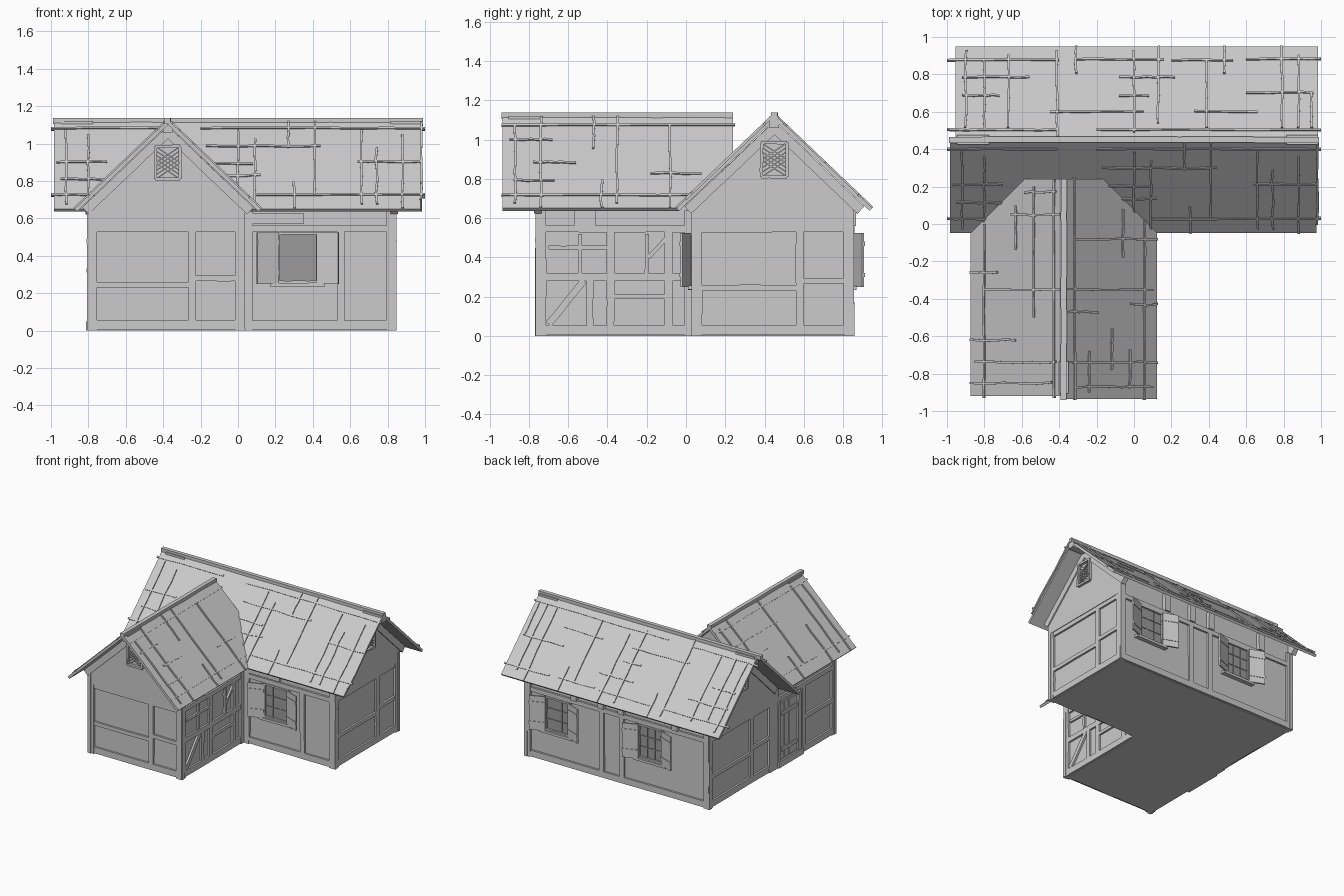
import bpy, bmesh, random
from mathutils import Vector as V

random.seed(4)
cube = bpy.data.objects.get("Cube")
if cube:
    bpy.data.objects.remove(cube)


def material(name, grey):
    m = bpy.data.materials.new(name)
    m.use_nodes = True
    col = (grey, grey, grey, 1)
    m.diffuse_color = col
    m.node_tree.nodes["Principled BSDF"].inputs["Base Color"].default_value = col
    return m


PALE = material("plain grey", 0.6)
DARK = material("dark glass", 0.33)
UP = V((0, 0, 1))


def finish(bm, name, mat=PALE):
    bmesh.ops.recalc_face_normals(bm, faces=bm.faces)
    me = bpy.data.meshes.new(name)
    bm.to_mesh(me)
    bm.free()
    me.materials.append(mat)
    ob = bpy.data.objects.new(name, me)
    bpy.context.collection.objects.link(ob)
    return ob


def beam(bm, p, q, w, n, d, wob=0.0, segs=1):
    """Bar from p to q, w wide, raised by d along n, optionally crooked."""
    p, q, n = V(p), V(q), V(n).normalized()
    side = (q - p).cross(n).normalized()
    rings = []
    for i in range(segs + 1):
        c = p.lerp(q, i / segs) + side * random.uniform(-wob, wob)
        rings.append([bm.verts.new(c + side * s * w / 2 + n * h)
                      for s, h in ((-1, 0), (1, 0), (1, d), (-1, d))])
    for a, b in zip(rings, rings[1:]):
        for k in range(4):
            j = (k + 1) % 4
            bm.faces.new((a[k], a[j], b[j], b[k]))
    bm.faces.new(rings[0])
    bm.faces.new(rings[-1])


def prism(bm, points, shift):
    """Solid made by pushing a flat outline along shift."""
    f = bm.faces.new([bm.verts.new(p) for p in points])
    ext = bmesh.ops.extrude_face_region(bm, geom=[f], use_keep_orig=True)["geom"]
    bmesh.ops.translate(bm, vec=shift, verts=[g for g in ext if isinstance(g, bmesh.types.BMVert)])


class Wall:
    """Upright plane: u runs sideways, z up, n outwards."""
    def __init__(self, origin, u):
        self.o, self.u = V(origin), V(u)
        self.n = self.u.cross(UP)

    def at(self, u, z, out=0.0):
        return self.o + self.u * u + UP * z + self.n * out

    def bar(self, bm, u0, z0, u1, z1, w, d=0.015, wob=0.0015):
        segs = 4 if wob else 1
        beam(bm, self.at(u0, z0, -0.01), self.at(u1, z1, -0.01), w, self.n, d + 0.01, wob, segs)

    def plate(self, bm, u0, u1, z0, z1, d):
        m = (u0 + u1) / 2
        self.bar(bm, m, z0, m, z1, u1 - u0, d, 0)


# --- Main dimensions
RIDGE, SLOPE, RUN = 1.10, 0.955, 0.485
MAIN_Y, WING_X = 0.45, -0.375
front = Wall((0, -0.745, 0), (1, 0, 0))
porch_side = Wall((0.015, 0, 0), (0, 1, 0))
main_front = Wall((0, 0.045, 0), (1, 0, 0))
main_right = Wall((0.825, 0, 0), (0, 1, 0))
main_left = Wall((-0.785, 0, 0), (0, -1, 0))
back = Wall((0, 0.835, 0), (-1, 0, 0))


def gable_outline(wall, lo, hi, mid, base):
    top = lambda u: RIDGE - 0.005 - SLOPE * abs(u - mid)
    return [wall.at(u, z) for u, z in
            ((lo, base), (hi, base), (hi, top(hi)), (mid, top(mid)), (lo, top(lo)))]


# --- Wall bodies with gables
for name, wall, lo, hi, mid, length in (("main_walls", main_right, 0.045, 0.835, MAIN_Y, 1.61),
                                        ("wing_walls", front, -0.785, 0.015, WING_X, 0.945)):
    bm = bmesh.new()
    prism(bm, gable_outline(wall, lo, hi, mid, 0), wall.n * -length)
    finish(bm, name)


# --- Timber framing
def frame(bm, wall, lo, hi, posts=()):
    wall.bar(bm, lo, 0.03, hi, 0.03, 0.05)
    wall.bar(bm, lo, 0.545, hi, 0.545, 0.035)
    for u in (lo + 0.02, hi - 0.02):
        wall.bar(bm, u, 0, u, 0.64, 0.055, 0.018)
    for u in posts:
        wall.bar(bm, u, 0.04, u, 0.54, 0.04)


def gable(bm, wall, lo, hi, mid):
    prism(bm, gable_outline(wall, lo, hi, mid, 0.56), wall.n * 0.02)
    for s in (-1, 1):
        wall.bar(bm, mid, 1.06, mid + s * 0.44, 1.06 - SLOPE * 0.44, 0.05, 0.03)
    wall.bar(bm, mid, 1.06, mid, 1.12, 0.05, 0.16, 0)


def vent(wall, mid):
    bm = bmesh.new()
    lo, hi, z0, z1 = mid - 0.065, mid + 0.065, 0.81, 0.985
    for u in (lo, hi):
        wall.bar(bm, u, z0, u, z1, 0.016, 0.04)
    for z in (z0, z1):
        wall.bar(bm, lo, z, hi, z, 0.016, 0.04)
    for i in range(5):
        z = z0 + 0.022 * i
        wall.bar(bm, lo, z, hi, z + 0.085, 0.006, 0.03, 0)
        wall.bar(bm, hi, z, lo, z + 0.085, 0.006, 0.03, 0)
    finish(bm, "gable_vent")


for name, wall, lo, hi, post, mid in (
        ("front_frame", front, -0.8, 0.03, -0.245, WING_X),
        ("right_frame", main_right, 0.035, 0.85, 0.58, MAIN_Y),
        ("left_frame", main_left, -0.85, -0.035, -0.3, -MAIN_Y)):
    bm = bmesh.new()
    frame(bm, wall, lo, hi, [post])
    wall.bar(bm, lo, 0.245, post, 0.245, 0.03)
    wall.bar(bm, post, 0.28, hi, 0.28, 0.03)
    gable(bm, wall, lo, hi, mid)
    finish(bm, name)
    vent(wall, mid)

bm = bmesh.new()
frame(bm, main_front, 0.03, 0.84, [0.55])
main_front.plate(bm, 0.07, 0.35, 0.57, 0.63, 0.015)
frame(bm, back, -0.84, 0.8, [-0.16, 0.02])
for u in (-0.4, -0.16, 0.02, 0.5):
    back.bar(bm, u, 0.56, u, 0.7, 0.05, 0.03)
finish(bm, "long_wall_frame")

bm = bmesh.new()
frame(bm, porch_side, -0.76, 0.04, [-0.385, -0.09])
porch_side.bar(bm, -0.74, 0.3, 0.02, 0.3, 0.04)
porch_side.bar(bm, -0.7, 0.06, -0.52, 0.28, 0.035)
porch_side.bar(bm, -0.49, 0.05, -0.49, 0.29, 0.035)
porch_side.bar(bm, -0.37, 0.2, -0.1, 0.2, 0.025)
porch_side.bar(bm, -0.7, 0.45, -0.4, 0.45, 0.02)
porch_side.bar(bm, -0.54, 0.32, -0.54, 0.52, 0.02)
porch_side.bar(bm, -0.2, 0.32, -0.2, 0.52, 0.02)
porch_side.bar(bm, -0.19, 0.4, -0.1, 0.5, 0.02)
porch_side.plate(bm, -0.57, -0.46, 0.56, 0.66, 0.015)
frame(bm, main_left, -0.02, 0.76, [0.36])
main_left.bar(bm, 0.36, 0.28, 0.75, 0.28, 0.035)
finish(bm, "wing_side_frame")

# --- Door and step on the left of the wing
bm = bmesh.new()
for i in range(4):
    main_left.plate(bm, 0.065 + i * 0.055, 0.115 + i * 0.055, 0.05, 0.5, 0.01)
for z in (0.13, 0.42):
    main_left.bar(bm, 0.07, z, 0.27, z, 0.03, 0.018)
for u in (0.04, 0.3):
    main_left.bar(bm, u, 0.04, u, 0.52, 0.035, 0.022)
main_left.plate(bm, 0.02, 0.34, 0, 0.05, 0.028)
finish(bm, "door_and_step")


# --- Windows with splayed shutters
def window(wall, mid):
    lo, hi, z0, z1 = mid - 0.105, mid + 0.105, 0.26, 0.52
    bm = bmesh.new()
    wall.plate(bm, lo, hi, z0, z1, 0.006)
    for k in (1, 2):
        z, u = z0 + k * (z1 - z0) / 3, lo + k * (hi - lo) / 3
        wall.bar(bm, lo, z, hi, z, 0.006, 0.011, 0)
        wall.bar(bm, u, z0, u, z1, 0.006, 0.011, 0)
    finish(bm, "window_glass", DARK)
    bm = bmesh.new()
    for u in (lo, hi):
        wall.bar(bm, u, z0, u, z1, 0.014, 0.02)
    for z in (z0, z1):
        wall.bar(bm, lo, z, hi, z, 0.014, 0.02)
    wall.bar(bm, lo - 0.04, 0.245, hi + 0.04, 0.245, 0.02, 0.035)
    finish(bm, "window_frame")
    bm = bmesh.new()
    for s, edge in ((-1, lo), (1, hi)):
        hinge, tip = wall.at(edge, 0, 0.018), wall.at(edge + s * 0.115, 0, 0.062)
        n = (wall.n * 0.115 - wall.u * s * 0.044).normalized()
        c = (hinge + tip) / 2
        beam(bm, c + UP * 0.25, c + UP * 0.525, 0.123, n, 0.012)
        for z in (0.31, 0.47):
            beam(bm, hinge + UP * z, tip + UP * z, 0.022, n, 0.016)
    finish(bm, "shutters")


window(main_front, 0.32)
window(back, -0.55)
window(back, 0.28)


# --- Roof slopes with crooked lath strips
def roof_slope(name, ridge_at, out, along, lo, hi, strips, battens, valley=False):
    out, along = V(out), V(along)
    n = out * SLOPE + UP
    point = lambda u, t: V(ridge_at) + along * u + (out - UP * SLOPE) * RUN * t

    def close(bm, part):
        # trim whatever would lie beneath the main roof
        if valley:
            bmesh.ops.bisect_plane(bm, geom=bm.verts[:] + bm.edges[:] + bm.faces[:],
                                   plane_co=(0, MAIN_Y, RIDGE), plane_no=(0, -SLOPE, 1),
                                   clear_inner=True)
        finish(bm, part)

    bm = bmesh.new()
    mid = (lo + hi) / 2
    beam(bm, point(mid, 0), point(mid, 1), hi - lo, n, 0.02)
    close(bm, name)
    bm = bmesh.new()
    lift = n.normalized() * 0.014
    for t, a, b in strips:
        beam(bm, point(a, t) + lift, point(b, t) + lift, 0.013, n, 0.012, 0.004, 6)
    for u, a, b in battens:
        beam(bm, point(u, a) + lift, point(u, b) + lift, 0.012, n, 0.014, 0.004, 5)
    close(bm, name + "_laths")


back_strips = [(.08, -1, -.41), (.08, -.2, 1), (.28, -.45, .05), (.28, .32, .66), (.46, -.92, -.72),
               (.46, -.08, .08), (.49, .6, .96), (.66, -.92, -.56), (.66, -.08, .22),
               (.85, -1, -.4), (.86, -.31, .16), (.85, .2, .53), (.86, .6, 1)]
back_battens = [(-.9, .1, .95), (-.8, .08, .85), (-.67, .1, .9), (-.41, 0, .95), (-.31, .7, 1),
                (0, .05, .95), (.13, .15, 1), (.39, .1, .85), (.48, .7, 1), (.79, .1, 1),
                (.88, .1, .9), (.95, .1, .5)]
front_strips = [(.07, -1, -.41), (.07, -.2, 1), (.28, -.17, .44), (.46, -.97, -.7), (.48, -.2, .08),
                (.46, .64, .98), (.66, -.95, -.7), (.62, -.15, .12), (.84, -1, -.75), (.84, .1, 1)]
front_battens = [(-.92, .1, .95), (-.8, .15, .95), (0, .1, .9), (.09, .2, .95), (.27, 0, .3),
                 (.3, .7, 1), (.41, 0, .85), (.66, .1, .95), (.74, .3, .95), (.88, .15, 1),
                 (.98, 0, .9)]
left_strips = [(.85, -.93, 0), (.08, -.93, .24), (.3, -.5, .2), (.5, -.14, .1)]
left_battens = [(-.85, .1, 1), (-.74, .05, .95), (-.62, .5, 1), (-.35, 0, .85),
                (-.26, .7, 1), (.05, 0, .55), (.17, .05, .4)]
right_strips = [(.09, -.94, .25), (.86, -.94, .02), (.25, -.9, -.68), (.5, -.78, -.56),
                (.7, -.88, -.67), (.62, -.18, .08)]
right_battens = [(-.87, .1, .95), (-.74, 0, 1), (-.47, 0, .35), (-.43, .7, 1),
                 (-.35, 0, .95), (-.08, .1, 1)]

X, Y = (1, 0, 0), (0, 1, 0)
main_ridge, wing_ridge = (0, MAIN_Y, RIDGE), (WING_X, 0, RIDGE)
roof_slope("main_roof_front", main_ridge, (0, -1, 0), X, -0.985, 0.975, front_strips, front_battens)
roof_slope("main_roof_back", main_ridge, Y, X, -0.955, 0.985, back_strips, back_battens)
roof_slope("wing_roof_left", wing_ridge, (-1, 0, 0), Y, -0.92, 0.24, left_strips, left_battens, True)
roof_slope("wing_roof_right", wing_ridge, X, Y, -0.935, 0.24, right_strips, right_battens, True)

# --- Ridge caps
bm = bmesh.new()
beam(bm, (-0.99, MAIN_Y, 1.105), (0.99, MAIN_Y, 1.105), 0.032, UP, 0.033, 0.002, 8)
beam(bm, (WING_X, -0.94, 1.105), (WING_X, 0.24, 1.105), 0.032, UP, 0.033, 0.002, 6)
finish(bm, "ridge_caps")
